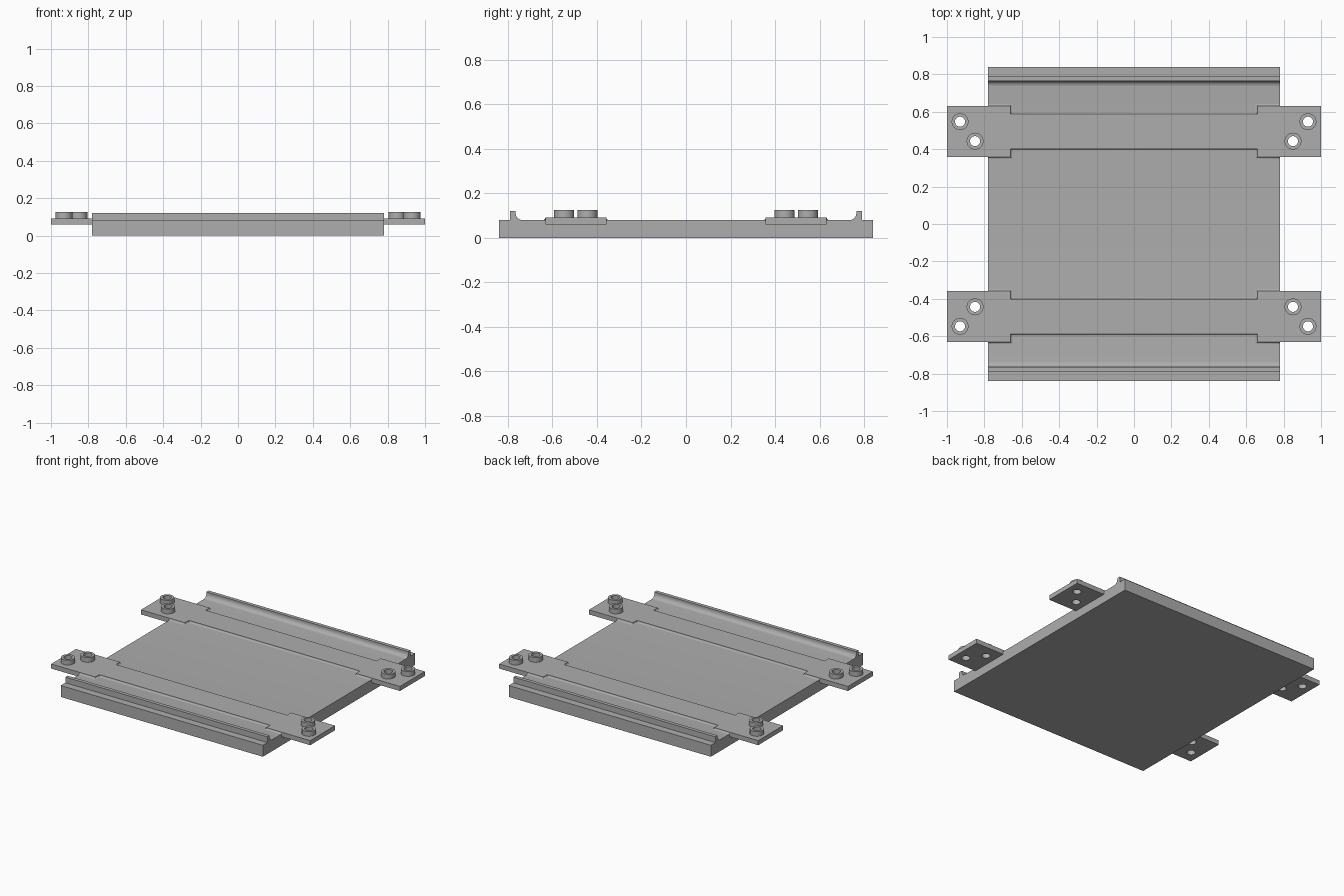
import bpy, bmesh
from math import sin, cos, pi, radians
from mathutils import Matrix

if "Cube" in bpy.data.objects:
    bpy.data.objects.remove(bpy.data.objects["Cube"], do_unlink=True)

grey = bpy.data.materials.new("plain grey")
grey.use_nodes = True
colour = (0.42, 0.42, 0.42, 1)
grey.diffuse_color = colour
grey.node_tree.nodes["Principled BSDF"].inputs["Base Color"].default_value = colour


def finish(obj):
    """Weld, colour and shade a mesh object."""
    bm = bmesh.new()
    bm.from_mesh(obj.data)
    bmesh.ops.remove_doubles(bm, verts=bm.verts, dist=1e-5)
    bmesh.ops.recalc_face_normals(bm, faces=bm.faces)
    bm.to_mesh(obj.data)
    bm.free()
    obj.data.materials.clear()
    obj.data.materials.append(grey)
    bpy.ops.object.select_all(action='DESELECT')
    obj.select_set(True)
    bpy.context.view_layer.objects.active = obj
    bpy.ops.object.shade_smooth_by_angle(angle=radians(35))
    return obj


def extruded(name, loops, low, high, turn=Matrix()):
    """Fill closed outlines (inner ones become holes) and extrude from low to high."""
    curve = bpy.data.curves.new(name, 'CURVE')
    curve.dimensions = '2D'
    curve.fill_mode = 'BOTH'
    curve.extrude = (high - low) / 2
    for loop in loops:
        spline = curve.splines.new('POLY')
        spline.points.add(len(loop) - 1)
        for point, (x, y) in zip(spline.points, loop):
            point.co = (x, y, 0, 1)
        spline.use_cyclic_u = True
    temp = bpy.data.objects.new(name + " outline", curve)
    bpy.context.collection.objects.link(temp)
    bpy.context.view_layer.update()
    mesh = bpy.data.meshes.new_from_object(temp)
    bpy.data.objects.remove(temp, do_unlink=True)
    mesh.transform(turn @ Matrix.Translation((0, 0, (low + high) / 2)))
    mesh.name = name
    obj = bpy.data.objects.new(name, mesh)
    bpy.context.collection.objects.link(obj)
    return finish(obj)


def circle(x, y, r, n=32):
    return [(x + r * cos(2 * pi * i / n), y + r * sin(2 * pi * i / n)) for i in range(n)]


# Base plate with an upright rail along each end, filleted on its inner side
TOP, FILLET = 0.08, 0.03
half = [(0.84, 0), (0.84, TOP), (0.79, TOP), (0.79, 0.12), (0.765, 0.12)]
for i in range(9):
    a = i * pi / 16
    half.append((0.765 - FILLET + FILLET * cos(a), TOP + FILLET - FILLET * sin(a)))
profile = half + [(-y, z) for y, z in reversed(half)]
along_x = Matrix(((0, 0, 1, 0), (1, 0, 0, 0), (0, 1, 0, 0), (0, 0, 0, 1)))
extruded("base_plate", [profile], -0.78, 0.78, along_x)


# Straps with wide drilled ends
MID_Y, WIDE, NARROW, STEP = 0.495, 0.137, 0.093, 0.66
HOLES = [(0.93, 0.547), (0.85, 0.443)]


def strap_outline(side, end, grow=0):
    w, n, s = WIDE + grow, NARROW + grow, STEP - grow
    right = [(s, -n), (s, -w), (end, -w), (end, w), (s, w), (s, n)]
    loop = right + [(-x, -y) for x, y in right]
    return [(x, side * (MID_Y + y)) for x, y in loop]


def strap_fillet(name, side, r=0.01, steps=4):
    """Small concave skirt where the strap meets the base."""
    bm = bmesh.new()
    rings = []
    for i in range(steps + 1):
        a = i * pi / 2 / steps
        ring = strap_outline(side, 0.78, r * (1 - sin(a)))
        rings.append([bm.verts.new((x, y, TOP + r * (1 - cos(a)))) for x, y in ring])
    count = len(rings[0])
    for low, high in zip(rings, rings[1:]):
        for i in range(count):
            j = (i + 1) % count
            if abs(low[i].co.x - low[j].co.x) < 1e-6 and abs(low[i].co.x) > 0.77:
                continue
            bm.faces.new((low[i], low[j], high[j], high[i]))
    mesh = bpy.data.meshes.new(name)
    bm.to_mesh(mesh)
    bm.free()
    obj = bpy.data.objects.new(name, mesh)
    bpy.context.collection.objects.link(obj)
    finish(obj)
    # Turn the open skirt so that it faces upward
    if sum(p.normal.z * p.area for p in mesh.polygons) < 0:
        mesh.flip_normals()


for side, word in ((-1, "front"), (1, "back")):
    spots = [(sx * x, side * y) for sx in (-1, 1) for x, y in HOLES]
    holes = [circle(x, y, 0.027) for x, y in spots]
    extruded(word + "_strap", [strap_outline(side, 1.0)] + holes, 0.06, 0.092)
    strap_fillet(word + "_strap_fillet", side)
    for i, (x, y) in enumerate(spots):
        extruded(f"{word}_collar_{i + 1}", [circle(x, y, 0.045), circle(x, y, 0.027)],
                 0.092, 0.125)
